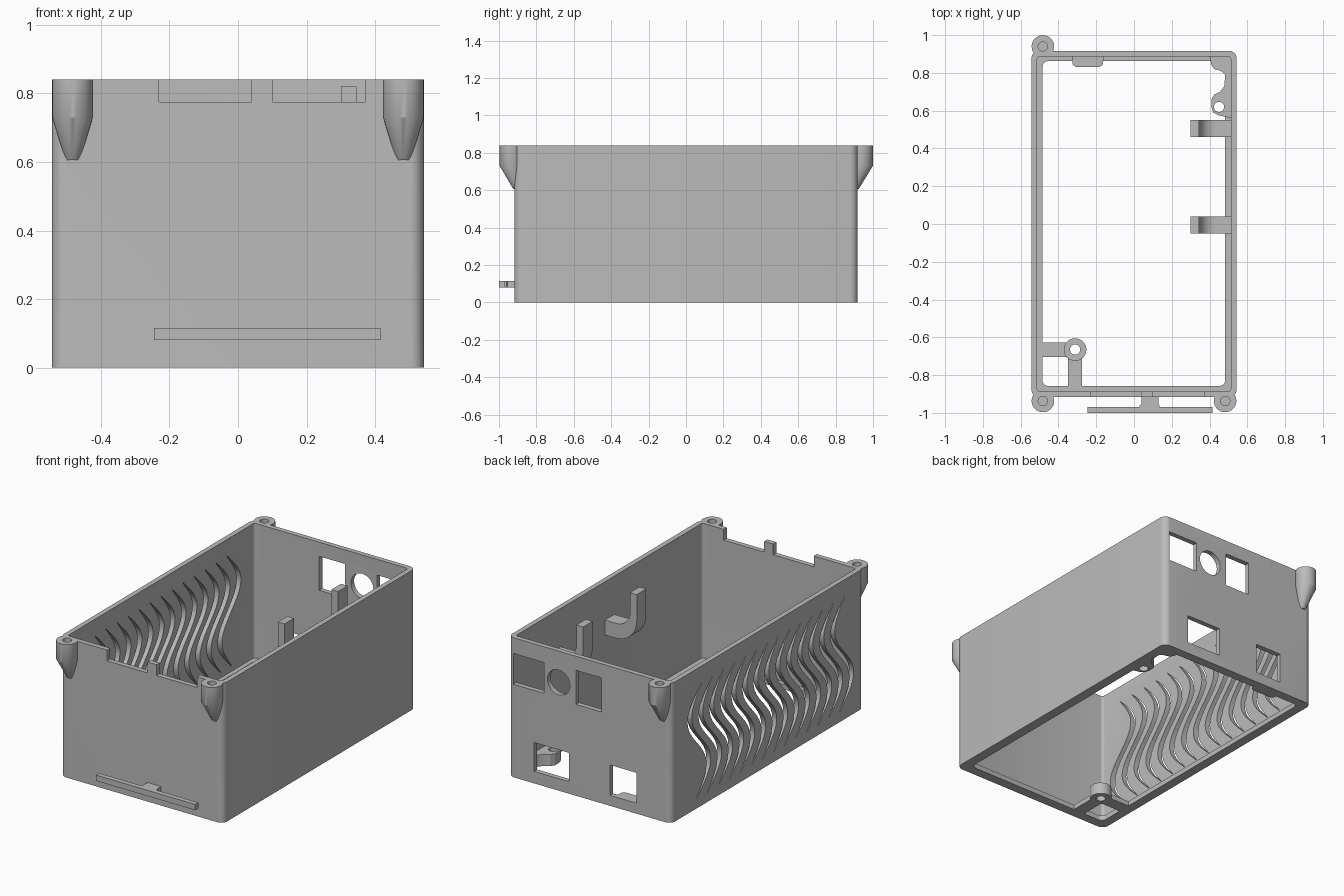
import bpy, bmesh, math

if "Cube" in bpy.data.objects:
    bpy.data.objects.remove(bpy.data.objects["Cube"])

HX, HY, H, T = 0.5425, 0.917, 0.84, 0.03   # half width, half depth, height, wall

grey = bpy.data.materials.new("grey_plastic")
grey.diffuse_color = (0.5, 0.5, 0.5, 1)
grey.use_nodes = True
grey.node_tree.nodes["Principled BSDF"].inputs["Base Color"].default_value = grey.diffuse_color


def make(name, bm):
    bmesh.ops.recalc_face_normals(bm, faces=bm.faces)
    me = bpy.data.meshes.new(name)
    bm.to_mesh(me)
    bm.free()
    ob = bpy.data.objects.new(name, me)
    bpy.context.collection.objects.link(ob)
    me.materials.append(grey)
    return ob


def loft(bm, rings):
    """Closed solid through rings of equal point count."""
    vs = [[bm.verts.new(p) for p in r] for r in rings]
    n = len(vs[0])
    for a, b in zip(vs, vs[1:]):
        for i in range(n):
            j = (i + 1) % n
            bm.faces.new((a[i], a[j], b[j], b[i]))
    bm.faces.new(vs[0][::-1])
    bm.faces.new(vs[-1])


def prism(bm, pts, lo, hi, axis="z"):
    put = {"x": lambda p, h: (h, p[0], p[1]),
           "y": lambda p, h: (p[0], h, p[1]),
           "z": lambda p, h: (p[0], p[1], h)}[axis]
    loft(bm, [[put(p, h) for p in pts] for h in (lo, hi)])


def solid(name, pts, lo, hi, axis="z"):
    bm = bmesh.new()
    prism(bm, pts, lo, hi, axis)
    return make(name, bm)


def arc(cx, cy, r, a0, a1, n):
    return [(cx + r * math.cos(math.radians(a0 + (a1 - a0) * i / n)),
             cy + r * math.sin(math.radians(a0 + (a1 - a0) * i / n))) for i in range(n + 1)]


def circle(cx, cy, r, n=32):
    return arc(cx, cy, r, 0, 360, n)[:-1]


def rect(x0, x1, y0, y1):
    return [(x0, y0), (x1, y0), (x1, y1), (x0, y1)]


def rounded(x0, x1, y0, y1, r, n=8):
    return (arc(x1 - r, y0 + r, r, -90, 0, n) + arc(x1 - r, y1 - r, r, 0, 90, n)
            + arc(x0 + r, y1 - r, r, 90, 180, n) + arc(x0 + r, y0 + r, r, 180, 270, n))


def boolean(ob, tool, op="DIFFERENCE"):
    m = ob.modifiers.new("bool", "BOOLEAN")
    m.operation, m.object, m.solver = op, tool, "EXACT"
    bpy.context.view_layer.objects.active = ob
    bpy.ops.object.modifier_apply(modifier=m.name)
    bpy.data.objects.remove(tool)


# Case block with the three corner screw bosses
case = solid("case", rounded(-HX, HX, -HY, HY, 0.04), 0, H)
bosses = [(-0.4825, 0.94, 1), (-0.4825, -0.937, -1), (0.4825, -0.937, -1)]
bm = bmesh.new()
for x, y, s in bosses:
    low = circle(x, s * 0.902, 0.021, 32)
    top = circle(x, y, 0.0595, 32)
    loft(bm, [[(a, b, 0.605) for a, b in low],
              [(a, b, 0.73) for a, b in top],
              [(a, b, H) for a, b in top]])
boolean(case, make("boss_tool", bm), "UNION")

# Hollow interior, then the opening in the floor
boolean(case, solid("cavity", rounded(-HX + T, HX - T, -HY + T, HY - T, 0.015, 4), T, 1.2))
boolean(case, solid("floor_opening", rounded(-0.485, 0.483, -0.857, 0.862, 0.03), -0.1, 0.1))

# Boss screw holes, front notches, back ports
bm = bmesh.new()
for x, y, s in bosses:
    prism(bm, circle(x, y, 0.025, 24), 0.68, 1)
for x0, x1 in ((-0.23, 0.04), (0.10, 0.37)):
    prism(bm, rect(x0, x1, 0.775, 1), -0.95, -0.85, "y")
for port in (rect(0.305, 0.508, 0.56, 0.745), rect(-0.08, 0.09, 0.55, 0.755),
             rect(0.137, 0.37, 0.072, 0.246), rect(-0.313, -0.136, 0.063, 0.246),
             circle(0.206, 0.652, 0.075)):
    prism(bm, port, 0.87, 0.96, "y")
boolean(case, make("port_tool", bm))

# Wavy vent slots in the left wall
bm = bmesh.new()
SLOTS, N = 14, 28
for k in range(SLOTS):
    yc = 0.65 - k * 1.36 / (SLOTS - 1)
    left, right = [], []
    for i in range(N + 1):
        t = -1 + 2 * i / N
        y = yc + 0.09 * math.sin(3.4 * t)
        w = 0.024 * (1 - t * t) + 0.001
        left.append((y - w, 0.4 + 0.34 * t))
        right.append((y + w, 0.4 + 0.34 * t))
    prism(bm, left + right[::-1], -0.6, -0.47, "x")
boolean(case, make("vent_tool", bm))

# J-shaped hooks on the right wall
hook = ([(0.52, 0.52)] + arc(0.44, 0.66, 0.14, 270, 180, 12) + [(0.30, 0.82), (0.345, 0.82)]
        + arc(0.435, 0.70, 0.09, 180, 270, 12) + [(0.52, 0.61)])
for i, y in enumerate((-0.05, 0.46)):
    solid(f"hook_{i + 1}", hook, y, y + 0.09, "y")

# Front-left floor bracket with a round standoff
standoff = solid("standoff", circle(-0.312, -0.665, 0.06), 0, 0.07)
boolean(standoff, solid("hole", circle(-0.312, -0.665, 0.027), -0.1, 0.2))
solid("bracket_side_arm", rect(-0.50, -0.352, -0.705, -0.628), 0, T)
solid("bracket_front_arm", rect(-0.35, -0.275, -0.87, -0.705), 0, T)

# Back-right mounting pad
pad = solid("mounting_pad", [(0.52, 0.56), (0.45, 0.575), (0.42, 0.59), (0.41, 0.62), (0.41, 0.66),
                             (0.425, 0.685), (0.455, 0.70), (0.478, 0.73), (0.483, 0.79),
                             (0.46, 0.81), (0.425, 0.82), (0.41, 0.84), (0.40, 0.89),
                             (0.52, 0.895)], 0, 0.07)
boolean(pad, solid("hole", circle(0.45, 0.62, 0.027), -0.1, 0.2))

# Small stop tab by the back port
solid("back_tab", [(-0.33, 0.89), (-0.325, 0.845), (-0.31, 0.832), (-0.18, 0.832),
                   (-0.165, 0.845), (-0.16, 0.89)], 0, 0.06)

# Front rail on its stem
solid("front_rail", rect(-0.245, 0.415, -1.0, -0.97), 0.08, 0.115)
solid("front_rail_stem", [(0.03, -0.975), (0.135, -0.975), (0.135, -0.96), (0.13, -0.955),
                          (0.13, -0.91), (0.04, -0.91), (0.04, -0.955), (0.03, -0.96)], 0.08, 0.115)

# Smooth curved faces, keep edges sharp
for ob in bpy.context.scene.objects:
    ob.select_set(True)
bpy.context.view_layer.objects.active = case
bpy.ops.object.shade_smooth_by_angle(angle=math.radians(30))
